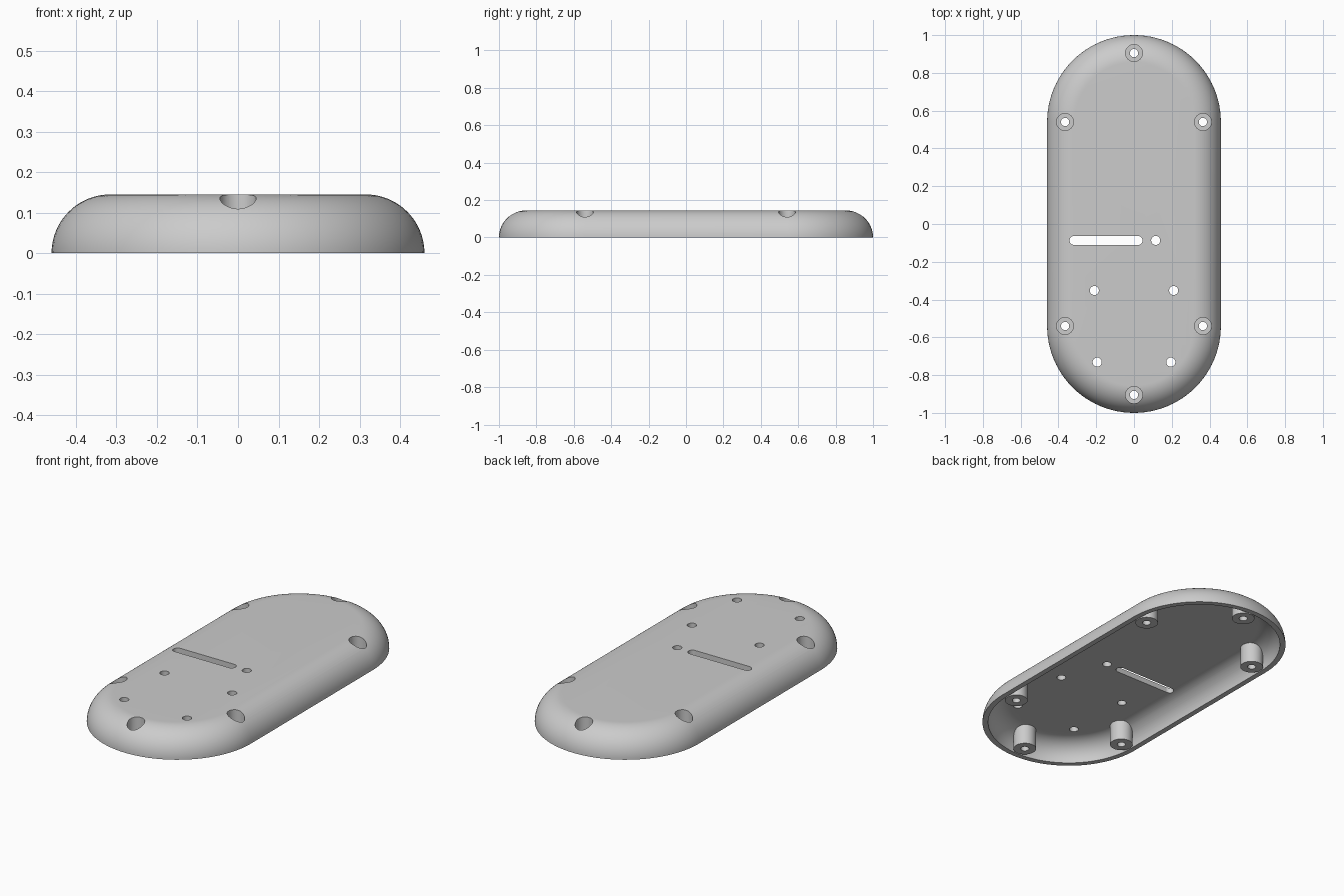
import bpy, bmesh, math

if "Cube" in bpy.data.objects:
    bpy.data.objects.remove(bpy.data.objects["Cube"])

HALF_W, CENTRE_Y, HEIGHT, WALL = 0.46, 0.54, 0.145, 0.03


def outline(cx, cy, dx, dy, r, z, n):
    """Rounded slot outline: a circle stretched by dx or dy (circle if both are 0)."""
    pts = []
    start = -math.pi / 2 if dx else 0.0
    for side in (1, -1):
        for i in range(n + 1):
            a = start + math.pi * i / n + (0 if side == 1 else math.pi)
            pts.append((cx + side * dx + r * math.cos(a), cy + side * dy + r * math.sin(a), z))
    return pts


def solid(name, stacks):
    """Closed solids, each lofted through a stack of outlines."""
    bm = bmesh.new()
    for rings in stacks:
        loops = [[bm.verts.new(p) for p in ring] for ring in rings]
        m = len(loops[0])
        for lo, hi in zip(loops, loops[1:]):
            for i in range(m):
                j = (i + 1) % m
                bm.faces.new((lo[i], lo[j], hi[j], hi[i]))
        bm.faces.new(loops[0][::-1])
        bm.faces.new(loops[-1])
    bmesh.ops.remove_doubles(bm, verts=bm.verts, dist=1e-6)
    bmesh.ops.recalc_face_normals(bm, faces=bm.faces)
    me = bpy.data.meshes.new(name)
    bm.to_mesh(me)
    bm.free()
    ob = bpy.data.objects.new(name, me)
    bpy.context.collection.objects.link(ob)
    return ob


def pins(name, places, r, z0, z1):
    return solid(name, [[outline(x, y, 0, 0, r, z, 20) for z in (z0, z1)] for x, y in places])


def cut(target, cutter):
    bpy.context.view_layer.objects.active = target
    mod = target.modifiers.new("cut", 'BOOLEAN')
    mod.operation, mod.solver, mod.object = 'DIFFERENCE', 'EXACT', cutter
    bpy.ops.object.modifier_apply(modifier=mod.name)
    bpy.data.objects.remove(cutter)


def dome(name, inset, floor):
    """Slot-shaped body with a quarter-round edge, inset from the outside."""
    r = HEIGHT - inset
    rings = [(0, r * math.sin(a), r * (1 - math.cos(a))) for a in
             [math.pi / 2 * i / 20 for i in range(21)]]
    stack = [outline(0, 0, 0, CENTRE_Y, HALF_W - inset - d, z, 48) for _, z, d in rings]
    if floor < 0:
        stack.insert(0, outline(0, 0, 0, CENTRE_Y, HALF_W - inset, floor, 48))
    return solid(name, [stack])


# screw positions around the edge
screws = [(x, s * y) for s in (1, -1) for x, y in ((0, 0.905), (0.365, 0.54), (-0.365, 0.54))]

# shell: outer body minus a cavity that leaves the screw posts standing
shell = dome("cover_shell", 0.0, 0.0)
cavity = dome("cavity_cutter", WALL, -0.05)
cut(cavity, pins("screw_posts", screws, 0.06, -0.1, 0.2))
cut(shell, cavity)

# countersunk bores and screw holes
cut(shell, pins("bore_cutter", screws, 0.045, 0.05, 0.3))
cut(shell, pins("screw_hole_cutter", screws, 0.022, -0.1, 0.3))

# small holes and the long slot in the top
small = [(0.115, -0.087), (0.21, -0.352), (-0.21, -0.352), (0.195, -0.731), (-0.195, -0.731)]
cut(shell, pins("small_hole_cutter", small, 0.024, 0.05, 0.3))
cut(shell, solid("slot_cutter", [[outline(-0.148, -0.087, 0.169, 0, 0.024, z, 16)
                                  for z in (0.05, 0.3)]]))

# grey plastic
grey = bpy.data.materials.new("grey_plastic")
grey.diffuse_color = (0.6, 0.6, 0.6, 1)
grey.use_nodes = True
grey.node_tree.nodes["Principled BSDF"].inputs["Base Color"].default_value = grey.diffuse_color
shell.data.materials.clear()
shell.data.materials.append(grey)
for p in shell.data.polygons:
    p.material_index = 0

bpy.ops.object.select_all(action='DESELECT')
shell.select_set(True)
bpy.context.view_layer.objects.active = shell
bpy.ops.object.shade_smooth_by_angle(angle=math.radians(30))
